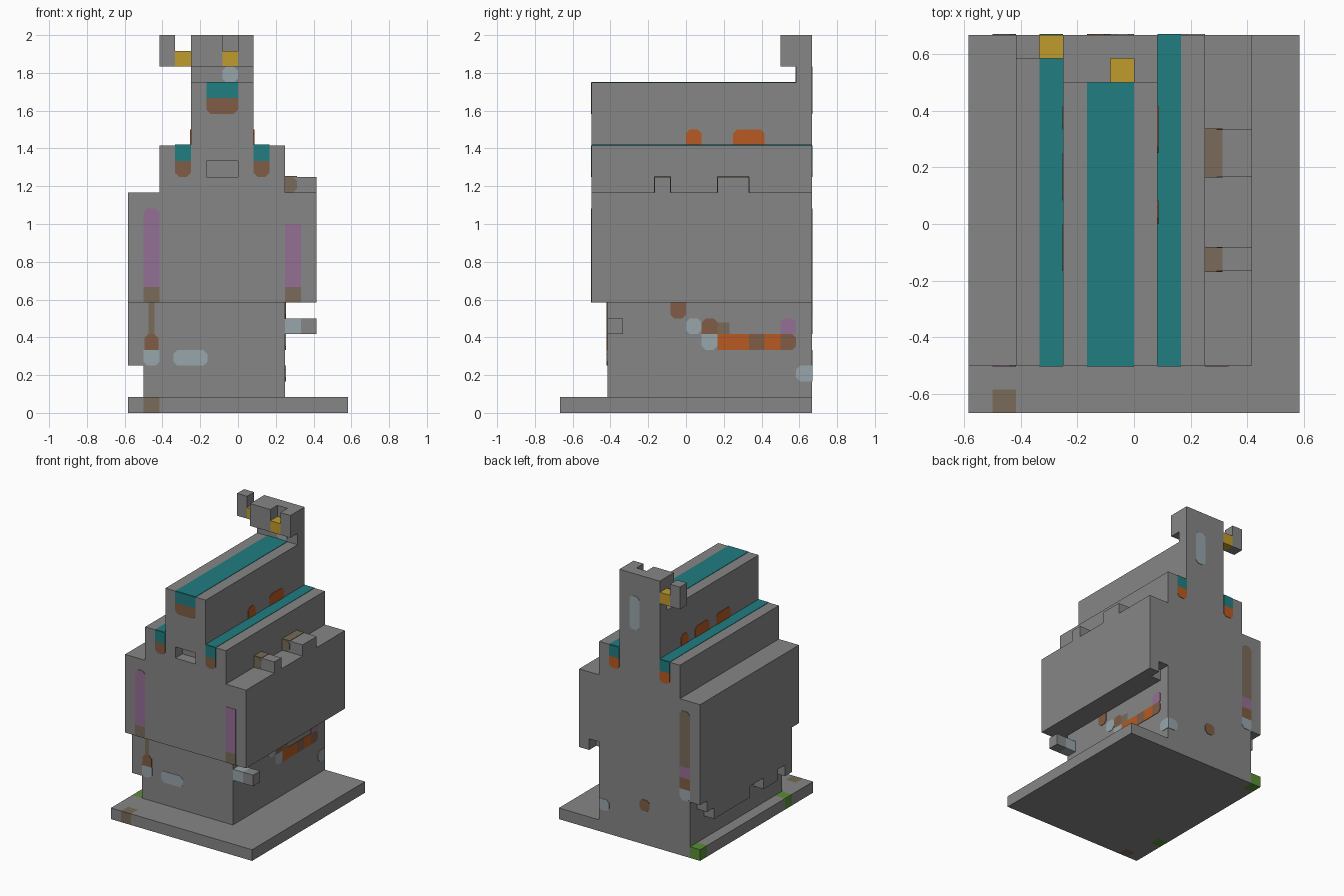
import bpy, bmesh
from mathutils import Vector

cube = bpy.data.objects.get("Cube")
if cube:
    bpy.data.objects.remove(cube, do_unlink=True)

U = 1 / 12  # one building block


def material(name, rgb):
    m = bpy.data.materials.new(name)
    m.use_nodes = True
    m.diffuse_color = (*rgb, 1)
    bsdf = m.node_tree.nodes["Principled BSDF"]
    bsdf.inputs["Base Color"].default_value = (*rgb, 1)
    bsdf.inputs["Roughness"].default_value = 0.9
    return m


grey = material("stone_grey", (.24, .24, .24))
teal = material("teal", (.0144, .205, .219))
brown = material("brown", (.216, .107, .058))
orange = material("orange", (.479, .102, .016))
purple = material("purple", (.296, .162, .296))
tan = material("tan", (.188, .147, .098))
pale = material("pale_blue", (.314, .381, .413))
gold = material("gold", (.527, .328, .026))
green = material("green", (.1, .27, .035))


def finish(bm, name, mat):
    bmesh.ops.recalc_face_normals(bm, faces=bm.faces)
    me = bpy.data.meshes.new(name)
    bm.to_mesh(me)
    bm.free()
    me.materials.append(mat)
    ob = bpy.data.objects.new(name, me)
    bpy.context.collection.objects.link(ob)


def solid(name, mat, *boxes):
    """Boxes given as x0, x1, y0, y1, z0, z1 in blocks."""
    bm = bmesh.new()
    for x0, x1, y0, y1, z0, z1 in boxes:
        verts = bmesh.ops.create_cube(bm, size=1)["verts"]
        mid = Vector((x0 + x1, y0 + y1, z0 + z1)) / 2
        size = Vector((x1 - x0, y1 - y0, z1 - z0))
        for v in verts:
            v.co = (v.co * size + mid) * U
    finish(bm, name, mat)


def patch(name, mat, side, plane, u0, u1, v0, v1, cut=""):
    """Thin painted plate; cut lists the edges (l r b t) with clipped corners."""
    c = .25
    pts = []
    corners = [(u0, v0, 1, 1, "lb"), (u1, v0, -1, 1, "rb"),
               (u1, v1, -1, -1, "rt"), (u0, v1, 1, -1, "lt")]
    for i, (u, v, du, dv, key) in enumerate(corners):
        if any(k in cut for k in key):
            pair = [(u, v + dv * c), (u + du * c, v)]
            pts += pair if i % 2 == 0 else pair[::-1]
        else:
            pts.append((u, v))
    axis = "xyz".index(side[1])
    sign = 1 if side[0] == "+" else -1
    bm = bmesh.new()
    verts = []
    for u, v in pts:
        co = [u * U, v * U]
        co.insert(axis, plane * U - sign * .002)
        verts.append(bm.verts.new(co))
    face = bm.faces.new(verts)
    new = bmesh.ops.extrude_face_region(bm, geom=[face])["geom"]
    move = Vector()
    move[axis] = sign * .005
    bmesh.ops.translate(bm, vec=move,
                        verts=[g for g in new if isinstance(g, bmesh.types.BMVert)])
    finish(bm, name, mat)


# Base slab with coloured corner blocks
solid("base", grey, (-5, 7, -8, 8, 0, 1), (-6, -5, -7, 8, 0, 1),
      (-7, -6, -8, -5, 0, 1), (-7, -6, -4, 7, 0, 1))
solid("base_tan_block", tan, (-6, -5, -8, -7, 0, 1))
solid("base_green_blocks", green, (-7, -6, -5, -4, 0, 1), (-7, -6, 7, 8, 0, 1))

# Stacked storeys
solid("lower_storey", grey, (-6, 3, -5, 8, 1, 7))
solid("upper_storey", grey, (-7, 3, -6, 8, 7, 14), (3, 4, -6, 7, 7, 14),
      (3, 4, 7, 8, 8, 14), (4, 5, -6, 8, 7, 14))
solid("attic_storey", grey, (-5, 3, -5, 8, 14, 17), (-5, 3, -6, -5, 14, 15),
      (-5, 3, -6, -5, 16, 17), (-5, -2, -6, -5, 15, 16), (0, 3, -6, -5, 15, 16))
solid("roof_ridge", grey, (-3, 1, -6, 8, 17, 21))

# Hanging side wall with a stepped lower edge
steps = [(7, 8, 5), (6, 7, 4), (1, 6, 3), (-1, 1, 4), (-3, -1, 3), (-4, -3, 4), (-5, -4, 3)]
solid("hanging_wall", grey, *[(-7, -6, a, b, z, 7) for a, b, z in steps])

# Rear tower, its battlement and side hook
solid("tower", grey, (-3, 1, 7, 8, 21, 24))
solid("battlement", grey, (-3, -1, 6, 7, 22, 24), (0, 1, 6, 7, 22, 24))
solid("battlement_gold", gold, (-1, 0, 6, 7, 22, 23))
solid("hook_gold", gold, (-4, -3, 7, 8, 22, 23))
solid("hook", grey, (-5, -4, 7, 8, 22, 24))

# Peg and ledge bumps on the left side
solid("peg_root", pale, (3, 4, -5, -4, 5, 6))
solid("peg_tip", grey, (4, 5, -5, -4, 5, 6))
for a, b in [(-2, -1), (2, 4)]:
    solid("ledge_bump", grey, (3, 5, a, b, 14, 15))
    patch("bump_top_paint", tan, "+z", 15, 3, 3.75, a, b)
    patch("bump_front_paint", tan, "-y", a, 3, 3.75, 14, 15, "r")
    patch("bump_back_paint", tan, "+y", b, 3, 3.75, 14, 15, "r")

# Teal roof strips with their end trims
patch("ridge_strip", teal, "+z", 21, -2, 0, -6, 7)
patch("ridge_strip_end", teal, "-y", -6, -2, 0, 20, 21)
patch("ridge_trim", brown, "-y", -6, -2, 0, 19, 20, "b")
for x in (-4, 1):
    patch("eave_strip", teal, "+z", 17, x, x + 1, -6, 8)
    for side, y, trim in [("-y", -6, brown), ("+y", 8, orange)]:
        patch("eave_strip_end", teal, side, y, x, x + 1, 16, 17)
        patch("eave_trim", trim, side, y, x, x + 1, 15, 16, "b")

# Orange marks along both sides of the ridge
for side, x, spans in [("+x", 1, [(0, 1), (3, 5)]),
                       ("-x", -3, [(4, 5), (1, 3), (-2, 0)])]:
    for a, b in spans:
        patch("ridge_mark", orange, side, x, a, b, 17, 18, "t")

# Front stripes and vine
for x, top in [(-6, 13), (3, 12)]:
    patch("front_stripe", purple, "-y", -6, x, x + 1, 8, top, "t" if x < 0 else "")
    patch("front_stripe_foot", tan, "-y", -6, x, x + 1, 7, 8, "")
patch("vine_stem", tan, "-y", -5, -5.7, -5.3, 5, 7)
patch("vine_pot", brown, "-y", -5, -5.95, -5.05, 4, 5, "t")
patch("vine_foot", pale, "-y", -5, -6, -5, 3, 4, "b")
patch("front_oval", pale, "-y", -5, -4.1, -1.95, 3, 4, "lr")

# Back stripe and marks
patch("back_stripe", tan, "+y", 8, -6, -5, 8, 13, "t")
patch("back_stripe_purple", purple, "+y", 8, -6, -5, 7, 8)
patch("back_stripe_brown", brown, "+y", 8, -6, -5, 6, 7)
patch("back_stripe_foot", pale, "+y", 8, -6, -5, 5, 6, "b")
patch("tower_oval", pale, "+y", 8, -1, 0, 19, 22, "tb")
patch("tower_front_mark", pale, "-y", 7, -1, 0, 21, 22, "lr")
patch("back_dot", brown, "+y", 8, -2, -1, 3, 4, "lr")
patch("corner_mark_back", pale, "+y", 8, 2, 3, 2, 3, "l")

# Winding row of marks on the left wall of the lower storey
marks = [(brown, -1, 0, 6, 7, "b"), (pale, 0, 1, 5, 6, "lr"), (pale, 1, 2, 4, 5, "b"),
         (brown, 1, 2, 5, 6, "t"), (tan, 2, 2.75, 5, 5.75, ""), (orange, 2, 3, 4, 5, ""),
         (orange, 3, 4, 4, 5, ""), (brown, 4, 5, 4, 5, ""), (orange, 5, 6, 4, 5, ""),
         (brown, 6, 7, 4, 5, "r"), (purple, 6, 7, 5, 6, "t"), (pale, 7, 8, 2, 3, "l")]
for mat, a, b, z0, z1, cut in marks:
    patch("wall_mark", mat, "+x", 3, a, b, z0, z1, cut)
